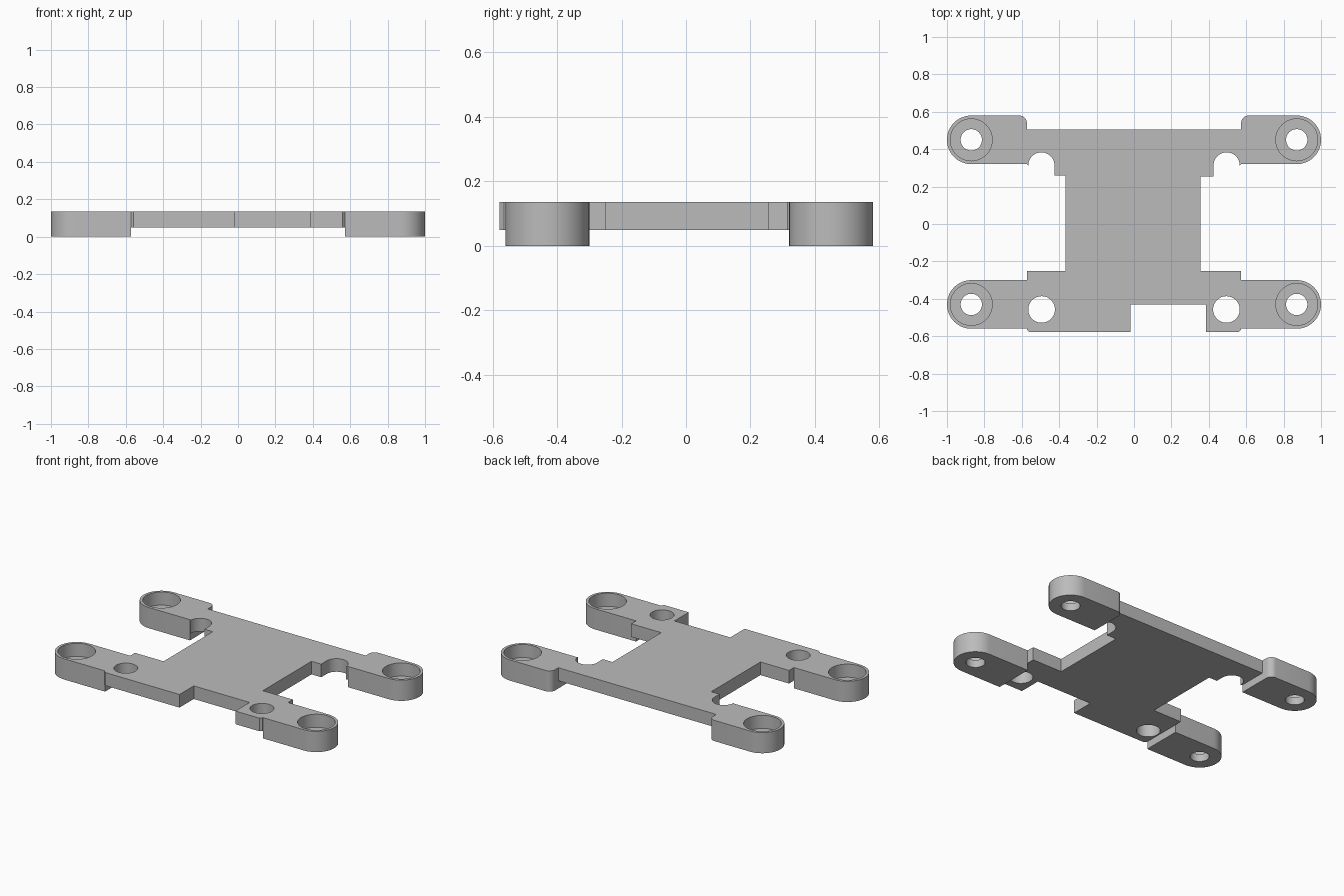
import bpy
import bmesh
from math import radians, cos, sin

cube = bpy.data.objects.get("Cube")
if cube:
    bpy.data.objects.remove(cube, do_unlink=True)

TOP, SHELF = 0.136, 0.05      # upper surface, underside of the thin plate
JOIN = 0.573                  # where the plate meets the feet
FOOT_X, FOOT_R = 0.87, 0.13

grey = bpy.data.materials.new("plain grey")
grey.use_nodes = True
colour = (0.5, 0.5, 0.5, 1)
grey.diffuse_color = colour
grey.node_tree.nodes["Principled BSDF"].inputs["Base Color"].default_value = colour


def arc(cx, cy, r, start, end, steps=24):
    angles = [radians(start + (end - start) * i / steps) for i in range(steps + 1)]
    return [(cx + r * cos(a), cy + r * sin(a)) for a in angles]


def mirrored(points):
    return [(-x, y) for x, y in reversed(points)]


def prism(name, outline, z0, z1):
    bm = bmesh.new()
    base = bm.faces.new([bm.verts.new((x, y, z0)) for x, y in outline])
    raised = bmesh.ops.extrude_face_region(bm, geom=[base])["geom"]
    bmesh.ops.translate(bm, vec=(0, 0, z1 - z0),
                        verts=[v for v in raised if isinstance(v, bmesh.types.BMVert)])
    bmesh.ops.recalc_face_normals(bm, faces=bm.faces)
    mesh = bpy.data.meshes.new(name)
    bm.to_mesh(mesh)
    bm.free()
    mesh.materials.append(grey)
    obj = bpy.data.objects.new(name, mesh)
    bpy.context.collection.objects.link(obj)
    return obj


def select(obj):
    bpy.ops.object.select_all(action='DESELECT')
    obj.select_set(True)
    bpy.context.view_layer.objects.active = obj


def drill(obj, x, y, r, z0=-0.1):
    cutter = prism("hole_cutter", arc(x, y, r, 0, 352.5, 47), z0, TOP + 0.1)
    cutter.hide_render = True
    mod = obj.modifiers.new("hole", 'BOOLEAN')
    mod.operation, mod.solver, mod.object = 'DIFFERENCE', 'EXACT', cutter
    select(obj)
    bpy.ops.object.modifier_apply(modifier=mod.name)
    bpy.data.objects.remove(cutter, do_unlink=True)


def finish(obj):
    select(obj)
    bpy.ops.object.shade_smooth_by_angle(angle=radians(30))


# Thin centre plate: front edge with offset notch, waist, rounded rear slots
front_right = [(-0.02, -0.43), (-0.02, -0.578), (-0.56, -0.578), (-JOIN, -0.565),
               (-JOIN, -0.25), (-0.365, -0.25), (-0.365, 0.26), (-0.425, 0.26)]
slot_left = arc(0.495, 0.313, 0.07, 0, 180)
rear_right = mirrored(slot_left) + [(-JOIN, 0.32), (-JOIN, 0.505)]
rear_left = [(JOIN, 0.505), (JOIN, 0.32)] + slot_left
front_left = [(0.425, 0.255), (0.355, 0.255), (0.355, -0.25), (JOIN, -0.25),
              (JOIN, -0.565), (0.56, -0.578), (0.385, -0.578), (0.385, -0.43)]
plate = prism("centre_plate", front_right + rear_right + rear_left + front_left, SHELF, TOP)
for side in (-1, 1):
    drill(plate, side * 0.494, -0.457, 0.071)
finish(plate)

# Four deep feet with rounded ends and counterbored screw holes
for end, cy in (("front", -0.43), ("rear", 0.45)):
    outline = arc(FOOT_X, cy, FOOT_R, -90, 90)
    if end == "rear":
        outline += arc(JOIN + 0.04, cy + FOOT_R - 0.04, 0.04, 90, 180, 8)
    else:
        outline.append((JOIN, cy + FOOT_R))
    outline.append((JOIN, cy - FOOT_R))
    for side, shape in (("left", outline), ("right", mirrored(outline))):
        x = FOOT_X if side == "left" else -FOOT_X
        foot = prism(f"{end}_{side}_foot", shape, 0, TOP)
        drill(foot, x, cy, 0.112, SHELF)
        drill(foot, x, cy, 0.057)
        finish(foot)
